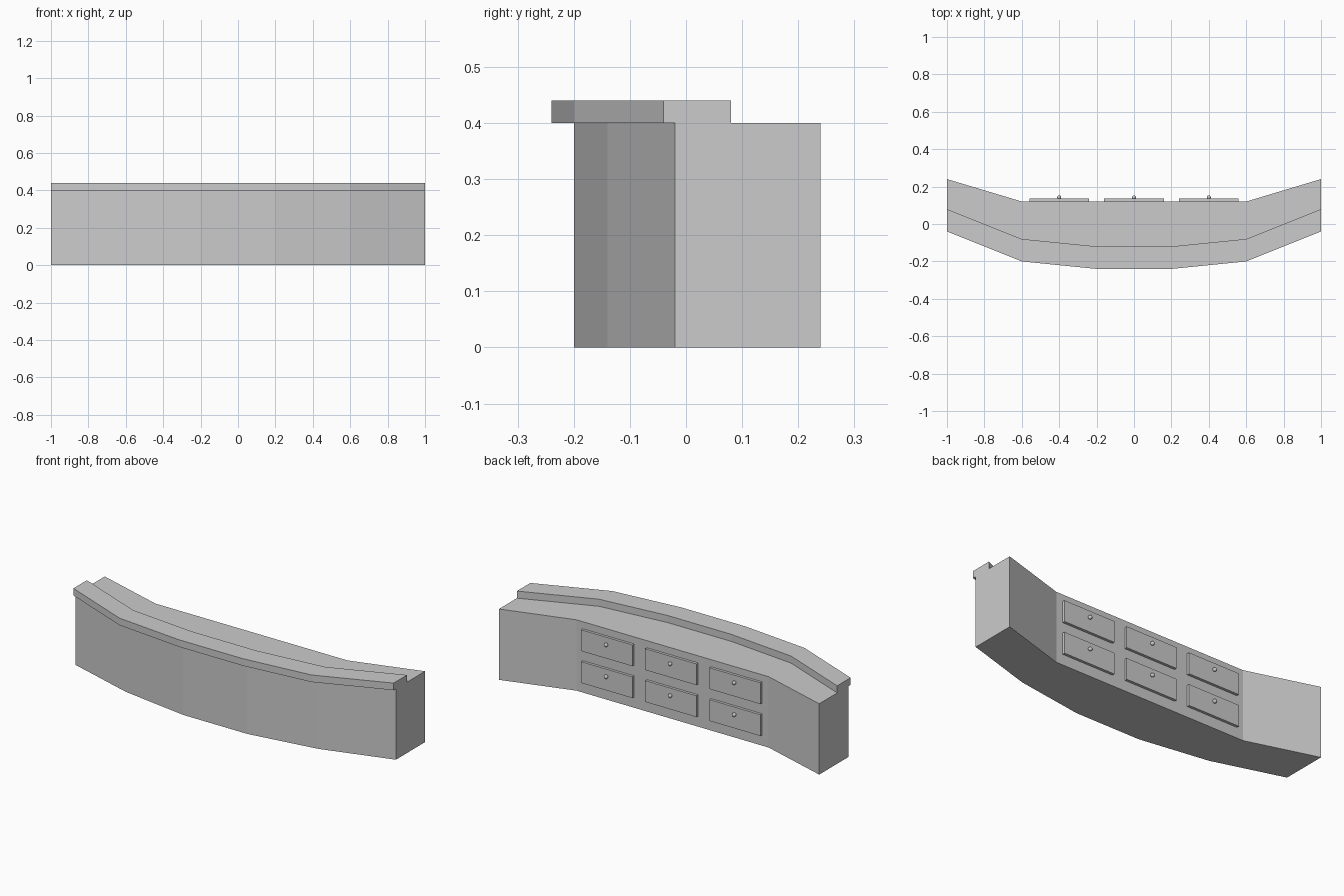
import bpy, bmesh

if "Cube" in bpy.data.objects:
    bpy.data.objects.remove(bpy.data.objects["Cube"])

# extrude a plan outline; front/back are right-hand (x, y) points, mirrored in x
def plan_prism(name, front, back, z0, z1):
    def mirrored(pts):
        return [(-x, y) for x, y in reversed(pts)] + pts
    outline = mirrored(front) + mirrored(back)[::-1]
    bm = bmesh.new()
    face = bm.faces.new([bm.verts.new((x, y, z0)) for x, y in outline])
    ext = bmesh.ops.extrude_face_region(bm, geom=[face])
    top = [g for g in ext["geom"] if isinstance(g, bmesh.types.BMVert)]
    bmesh.ops.translate(bm, verts=top, vec=(0, 0, z1 - z0))
    bmesh.ops.recalc_face_normals(bm, faces=bm.faces)
    mesh = bpy.data.meshes.new(name)
    bm.to_mesh(mesh)
    bm.free()
    obj = bpy.data.objects.new(name, mesh)
    bpy.context.collection.objects.link(obj)
    return obj

# curved counter body and raised front ledge
plan_prism("counter_body", [(0.2, -0.2), (0.6, -0.14), (1, -0.02)],
           [(0.6, 0.12), (1, 0.24)], 0, 0.4)
plan_prism("counter_ledge", [(0.2, -0.24), (0.6, -0.2), (1, -0.04)],
           [(0.2, -0.12), (0.6, -0.08), (1, 0.08)], 0.4, 0.44)

# two rows of three drawers with round knobs on the back
for row, z in enumerate((0.12, 0.30)):
    for col, x in enumerate((-0.4, 0, 0.4)):
        bpy.ops.mesh.primitive_cube_add(size=1, location=(x, 0.125, z))
        drawer = bpy.context.object
        drawer.name = f"drawer_{row}_{col}"
        drawer.scale = (0.32, 0.02, 0.12)
        bpy.ops.mesh.primitive_uv_sphere_add(segments=12, ring_count=8, radius=0.011,
                                             location=(x, 0.142, z + 0.02))
        knob = bpy.context.object
        knob.name = f"drawer_knob_{row}_{col}"
        bpy.ops.object.shade_smooth()
